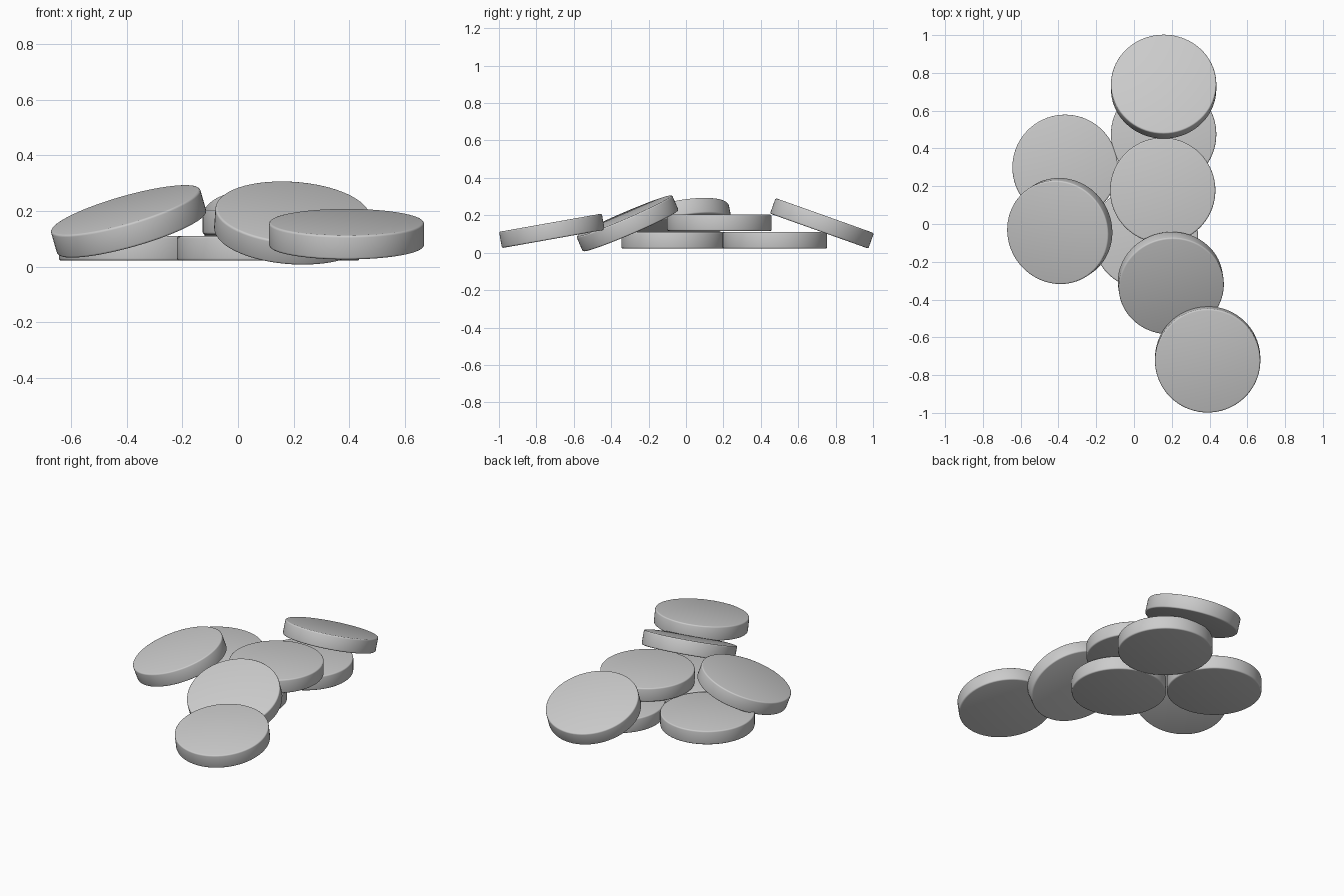
import bpy
from math import radians
from mathutils import Vector

cube = bpy.data.objects.get("Cube")
if cube:
    bpy.data.objects.remove(cube, do_unlink=True)

RADIUS, THICKNESS = 0.279, 0.088

grey = bpy.data.materials.new("light grey")
grey.use_nodes = True
grey.diffuse_color = (0.6, 0.6, 0.6, 1)
grey.node_tree.nodes["Principled BSDF"].inputs["Base Color"].default_value = grey.diffuse_color


def disc(name, centre, normal=(0, 0, 1)):
    """Round tablet with softened rims, its top facing along normal."""
    bpy.ops.mesh.primitive_cylinder_add(vertices=72, radius=RADIUS, depth=THICKNESS, location=centre)
    obj = bpy.context.object
    obj.name = name
    obj.rotation_euler = Vector((0, 0, 1)).rotation_difference(Vector(normal)).to_euler()
    obj.data.materials.append(grey)
    bevel = obj.modifiers.new("soft rim", "BEVEL")
    bevel.width = 0.008
    bevel.segments = 3
    bevel.limit_method = "ANGLE"
    bevel.angle_limit = radians(40)
    bpy.ops.object.modifier_apply(modifier=bevel.name)
    bpy.ops.object.shade_smooth_by_angle(angle=radians(35))


# Lower layer, lying flat
disc("base_disc_right", (-0.365, 0.30, 0.066))
disc("base_disc_front", (0.06, -0.067, 0.066))
disc("base_disc_back", (0.157, 0.475, 0.066))

# Middle disc resting on the base
disc("middle_disc", (0.152, 0.178, 0.16))

# Discs leaning on the pile
disc("leaning_disc_back", (0.157, 0.727, 0.157), (0, 0.335, 0.942))
disc("leaning_disc_right", (-0.393, -0.037, 0.163), (-0.27, -0.182, 0.945))
disc("leaning_disc_front", (0.195, -0.313, 0.157), (0.065, -0.395, 0.917))
disc("leaning_disc_outer", (0.39, -0.717, 0.117), (0, -0.175, 0.985))
